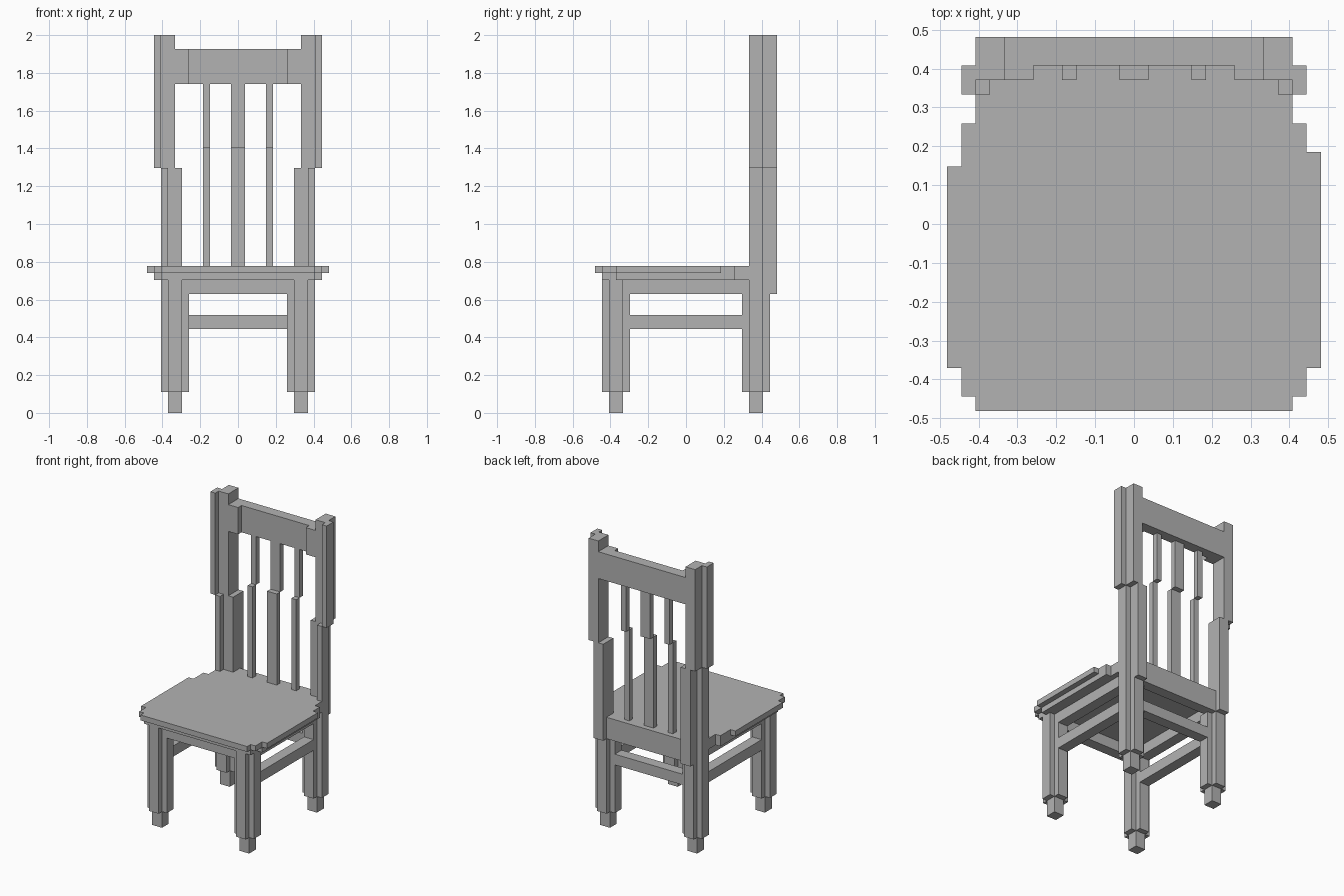
import bpy
import bmesh
from mathutils import Matrix, Vector

U = 1 / 27  # size of one block

cube = bpy.data.objects.get("Cube")
if cube:
    bpy.data.objects.remove(cube, do_unlink=True)

grey = bpy.data.materials.new("plain_grey")
grey.use_nodes = True
grey.diffuse_color = (0.45, 0.45, 0.45, 1)
grey.node_tree.nodes["Principled BSDF"].inputs["Base Color"].default_value = (0.45, 0.45, 0.45, 1)


def build(name, boxes, flip=False):
    """Make one part from boxes (x0, x1, y0, y1, z0, z1) counted in blocks."""
    bm = bmesh.new()
    for x0, x1, y0, y1, z0, z1 in boxes:
        if flip:
            x0, x1 = -x1, -x0
        centre = Vector((x0 + x1, y0 + y1, z0 + z1)) * U / 2
        size = Vector((x1 - x0, y1 - y0, z1 - z0)) * U
        bmesh.ops.create_cube(bm, size=1, matrix=Matrix.Translation(centre) @ Matrix.Diagonal(size).to_4x4())
    mesh = bpy.data.meshes.new(name)
    bm.to_mesh(mesh)
    bm.free()
    mesh.materials.append(grey)
    bpy.context.collection.objects.link(bpy.data.objects.new(name, mesh))


def leg(y, top):
    """Cross-shaped leg standing on a square foot."""
    return [(8, 10, y - 2, y + 2, 3, top),
            (7, 8, y - 1, y + 1, 3, top),
            (10, 11, y - 1, y + 1, 3, top),
            (8, 10, y - 1, y + 1, 0, 3)]


def post(x, bottom, top):
    """Stepped back post whose outer face is at x."""
    return [(x - 1, x, 9, 11, bottom, top),
            (x - 3, x - 1, 10, 13, bottom, top)]


# Parts repeated on both sides
for side, flip in (("left", False), ("right", True)):
    build(f"front_leg_{side}", leg(-10, 19), flip)
    build(f"back_leg_{side}", leg(10, 17), flip)
    build(f"back_post_{side}", post(11, 17, 35) + post(12, 35, 54), flip)
    build(f"side_apron_{side}", [(8, 10, -8, 10, 17, 19)], flip)
    build(f"side_stretcher_{side}", [(8, 10, -8, 8, 12, 14)], flip)
    build(f"top_rail_end_{side}", [(7, 9, 10, 13, 47, 52)], flip)

# Cross pieces
build("front_apron", [(-8, 8, -11, -9, 17, 19)])
build("back_apron", [(-8, 8, 10, 12, 17, 19)])
build("back_stretcher", [(-8, 8, 9, 11, 12, 14)])
build("top_rail", [(-7, 7, 11, 13, 47, 52)])

# Seat in two stepped layers
build("seat_top", [(-11, 11, -13, -12, 20, 21),
                   (-12, 12, -12, -10, 20, 21),
                   (-13, 13, -10, 4, 20, 21),
                   (-12, 13, 4, 5, 20, 21),
                   (-12, 12, 5, 7, 20, 21),
                   (-11, 11, 7, 9, 20, 21),
                   (-10, 10, 9, 12, 20, 21)])
build("seat_base", [(-11, 11, -12, -10, 19, 20),
                    (-12, 12, -10, 7, 19, 20),
                    (-11, 11, 7, 9, 19, 20),
                    (-10, 10, 9, 12, 19, 20)])

# Back slats lean back in one step
for name, x0, x1 in (("right", -5, -4), ("middle", -1, 1), ("left", 4, 5)):
    build(f"back_slat_{name}", [(x0, x1, 10, 11, 21, 38), (x0, x1, 11, 12, 38, 47)])
